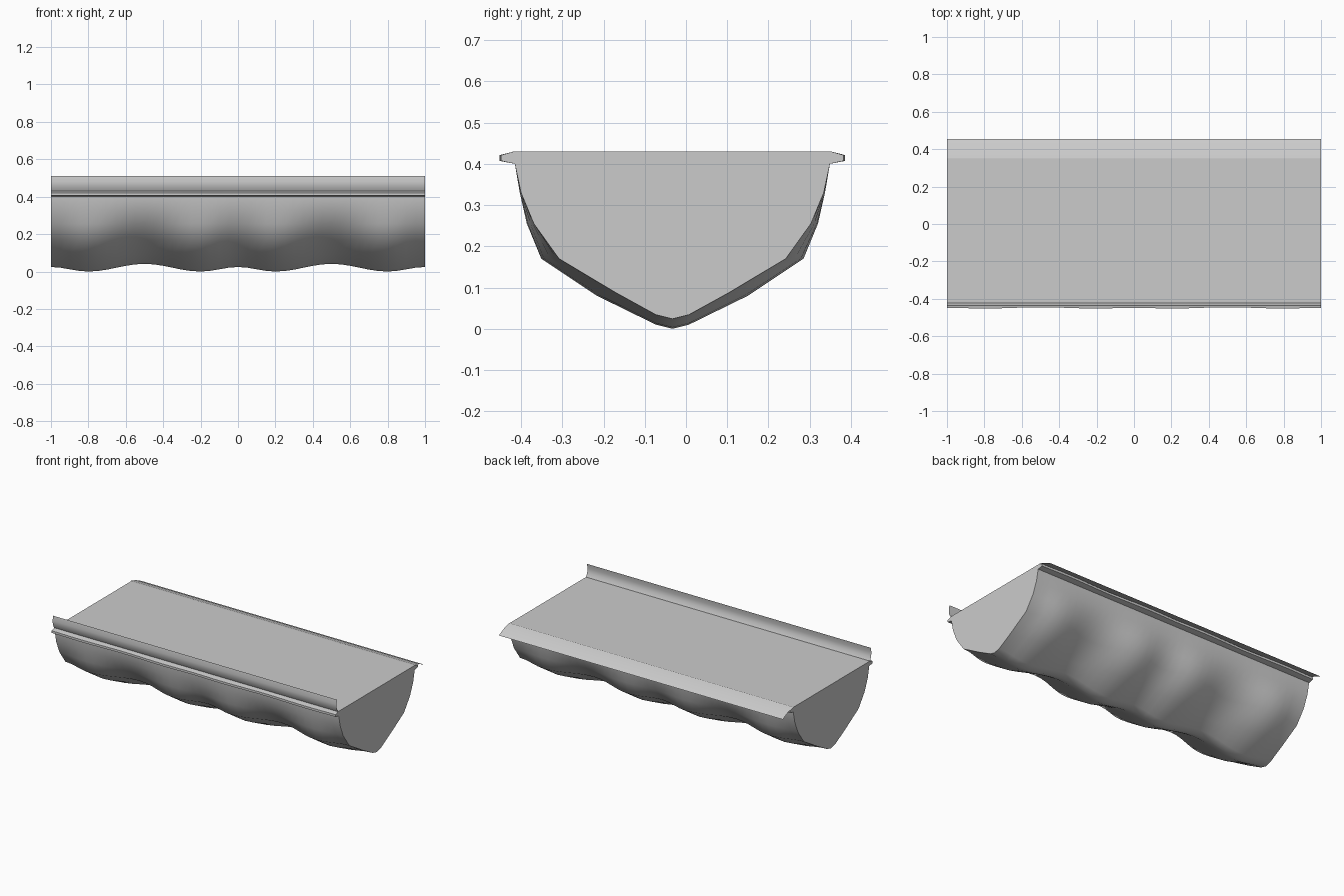
import bpy
import bmesh
import math

cube = bpy.data.objects.get("Cube")
if cube:
    bpy.data.objects.remove(cube, do_unlink=True)

GREY = (0.6, 0.6, 0.6, 1.0)
mat = bpy.data.materials.new("plain_grey")
mat.use_nodes = True
mat.diffuse_color = GREY
mat.node_tree.nodes["Principled BSDF"].inputs["Base Color"].default_value = GREY

CENTRE = -0.033   # y of the keel
STEPS = 40        # stations along the length


def wave(x):
    """Inward dent of the hull along x: 0 at the bulges, 1 at the ends."""
    u = abs(x) % 1.0
    u = min(u, 1.0 - u)
    if u < 0.2:
        return 0.5 + 0.5 * math.cos(math.pi * u / 0.2)
    return 0.85 - 0.85 * math.cos(math.pi * (u - 0.2) / 0.3)


def loft(name, section, closed=True, steps=STEPS):
    """Sweep section(x) -> list of (y, z) along x, capping closed sections."""
    bm = bmesh.new()
    rings = []
    for i in range(steps + 1):
        x = -1 + 2 * i / steps
        rings.append([bm.verts.new((x, y, z)) for y, z in section(x)])
    n = len(rings[0])
    for a, b in zip(rings, rings[1:]):
        for j in range(n if closed else n - 1):
            k = (j + 1) % n
            bm.faces.new((a[j], a[k], b[k], b[j]))
    if closed:
        bm.faces.new(rings[0])
        bm.faces.new(rings[-1])
        bmesh.ops.recalc_face_normals(bm, faces=bm.faces)
    mesh = bpy.data.meshes.new(name)
    bm.to_mesh(mesh)
    bm.free()
    mesh.materials.append(mat)
    obj = bpy.data.objects.new(name, mesh)
    bpy.context.collection.objects.link(obj)
    bpy.ops.object.select_all(action="DESELECT")
    obj.select_set(True)
    bpy.context.view_layer.objects.active = obj
    bpy.ops.object.shade_smooth_by_angle(angle=math.radians(45))
    return obj


# Hull half profile: half width, height, inward dent, upward dent
HULL = [
    (0.382, 0.43, 0, 0),
    (0.382, 0.40, 0, 0),
    (0.370, 0.33, 0.003, 0),
    (0.353, 0.255, 0.017, 0),
    (0.318, 0.17, 0.043, 0),
    (0.183, 0.08, 0.045, 0.008),
    (0.040, 0.010, 0, 0.024),
]


def hull_section(x):
    t = wave(x)
    half = [(w - dw * t, z + dz * t) for w, z, dw, dz in HULL]
    keel = [(CENTRE, 0.024 * t)]
    return ([(CENTRE + w, z) for w, z in half] + keel
            + [(CENTRE - w, z) for w, z in reversed(half)])


loft("hull", hull_section)

# Rims along both long edges, with a slightly wavy outer lip
for name, side in (("front_rim", -1), ("back_rim", 1)):
    def rim_section(x, side=side):
        lip = 0.419 - 0.004 * wave(x)
        pts = [(0.375, 0.43), (0.384, 0.43), (lip, 0.421), (lip, 0.407), (0.382, 0.40), (0.375, 0.40)]
        return [(CENTRE + side * w, z) for w, z in pts]
    loft(name, rim_section)

# Thin upright board on the front edge and drooping flap on the back edge
BOARD = [(-0.422, 0.43), (-0.434, 0.452), (-0.437, 0.48), (-0.432, 0.51)]
FLAP = [(0.352, 0.433), (0.40, 0.419), (0.455, 0.393)]
loft("front_board", lambda x: BOARD, closed=False, steps=1)
loft("back_flap", lambda x: FLAP, closed=False, steps=1)
